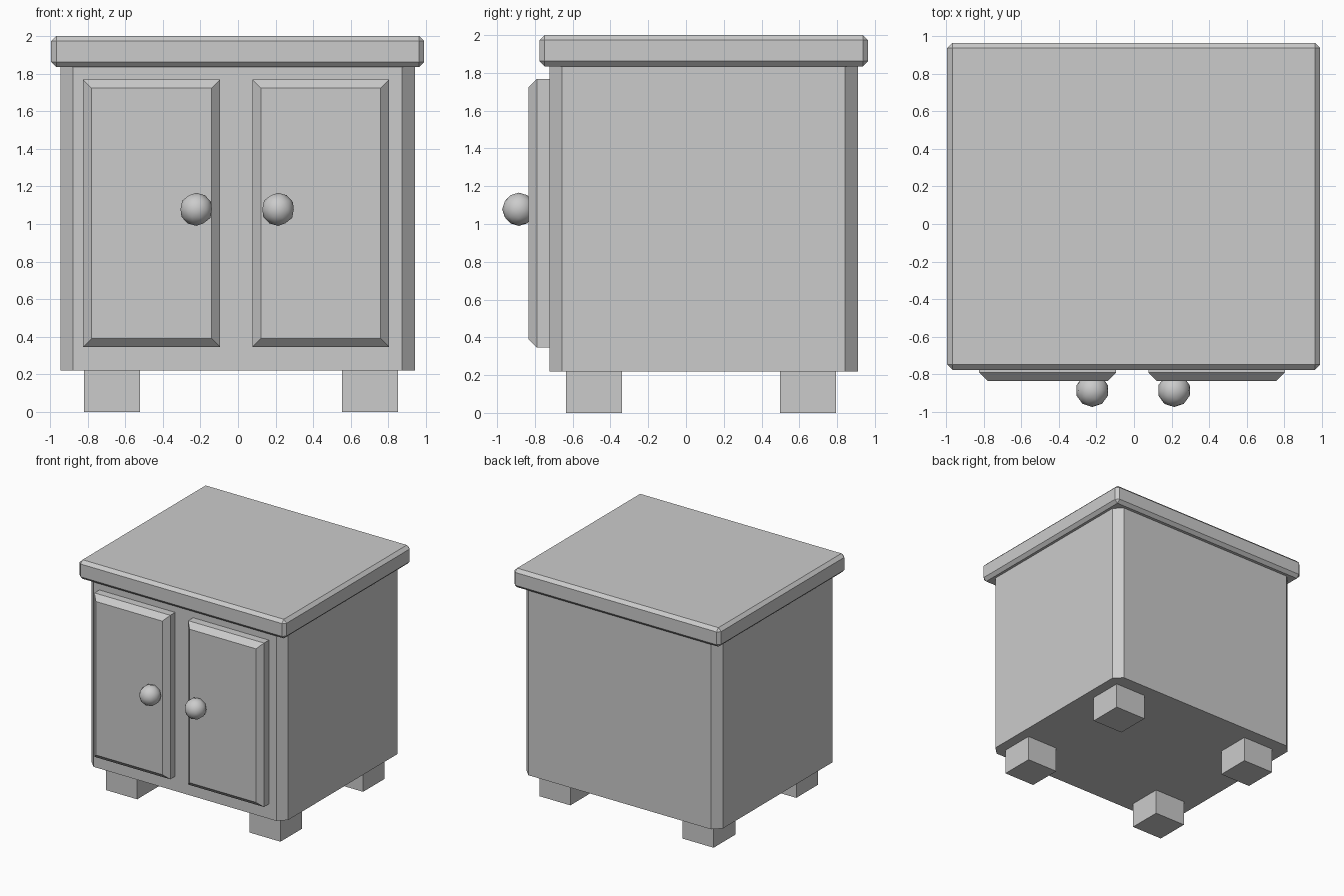
import bpy, bmesh
from mathutils import Vector

if "Cube" in bpy.data.objects:
    bpy.data.objects.remove(bpy.data.objects["Cube"])


def box(name, lo, hi, bevel=0.0, pick=lambda e: True):
    """Box between two corners, with a flat chamfer on the picked edges."""
    lo, hi = Vector(lo), Vector(hi)
    bm = bmesh.new()
    bmesh.ops.create_cube(bm, size=1)
    for v in bm.verts:
        v.co = Vector([(lo[i] + hi[i]) / 2 + v.co[i] * (hi[i] - lo[i]) for i in range(3)])
    if bevel:
        bmesh.ops.bevel(bm, geom=[e for e in bm.edges if pick(e)], offset=bevel,
                        offset_type='OFFSET', segments=1, profile=0.5, affect='EDGES')
    mesh = bpy.data.meshes.new(name)
    bm.to_mesh(mesh)
    bm.free()
    ob = bpy.data.objects.new(name, mesh)
    bpy.context.collection.objects.link(ob)
    return ob


def is_vertical(e):
    a, b = e.verts
    return abs(a.co.z - b.co.z) > 0.5


FRONT = -0.835  # front plane of the doors


def on_front(e):
    return all(abs(v.co.y - FRONT) < 1e-4 for v in e.verts)


# Cabinet body with chamfered upright corners
box("cabinet_body", (-0.945, -0.723, 0.22), (0.94, 0.91, 1.84), 0.067, is_vertical)

# Overhanging top, chamfered all round
box("table_top", (-0.993, -0.775, 1.835), (0.99, 0.963, 2.0), 0.027)

# Doors with chamfered fronts, and round knobs
for side, x0, x1, knob_x in (("left", -0.823, -0.096, -0.222),
                             ("right", 0.076, 0.802, 0.213)):
    box(f"{side}_door", (x0, FRONT, 0.347), (x1, -0.715, 1.767), 0.045, on_front)
    bpy.ops.mesh.primitive_ico_sphere_add(subdivisions=2, radius=0.088,
                                          location=(knob_x, -0.885, 1.078))
    knob = bpy.context.object
    knob.name = f"{side}_knob"
    bpy.ops.object.shade_smooth()

# Four square legs
for side, x in (("left", -0.82), ("right", 0.553)):
    for end, y in (("front", -0.634), ("back", 0.497)):
        box(f"{end}_{side}_leg", (x, y, 0), (x + 0.298, y + 0.296, 0.23))
